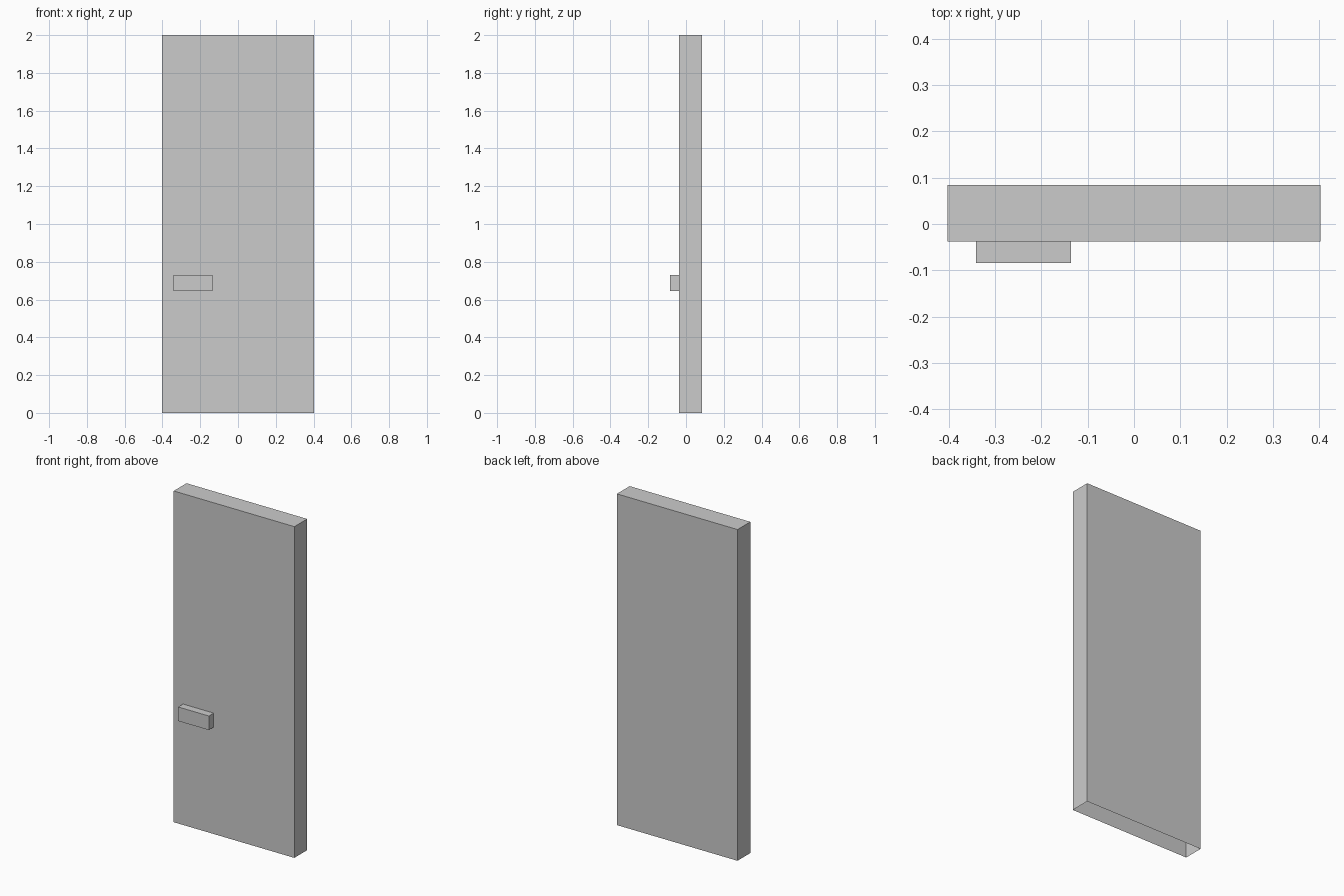
import bpy, bmesh
from mathutils import Vector

if "Cube" in bpy.data.objects:
    bpy.data.objects.remove(bpy.data.objects["Cube"])


def open_box(name, lo, hi, open_dir):
    """Flat-shaded box from corner lo to corner hi, without the face pointing along open_dir."""
    lo, hi, open_dir = Vector(lo), Vector(hi), Vector(open_dir)
    bm = bmesh.new()
    bmesh.ops.create_cube(bm, size=1)
    bm.normal_update()
    hidden = [f for f in bm.faces if f.normal.dot(open_dir) > 0.9]
    bmesh.ops.delete(bm, geom=hidden, context='FACES_ONLY')
    bmesh.ops.scale(bm, vec=hi - lo, verts=bm.verts)
    bmesh.ops.translate(bm, vec=(lo + hi) / 2, verts=bm.verts)
    mesh = bpy.data.meshes.new(name)
    bm.to_mesh(mesh)
    bm.free()
    obj = bpy.data.objects.new(name, mesh)
    bpy.context.collection.objects.link(obj)
    return obj


# Door slab, open at the floor
open_box("door_panel", (-0.403, -0.038, 0), (0.403, 0.084, 2), (0, 0, -1))

# Block handle, open where it meets the door
open_box("door_handle", (-0.341, -0.084, 0.645), (-0.136, -0.038, 0.73), (0, 1, 0))
